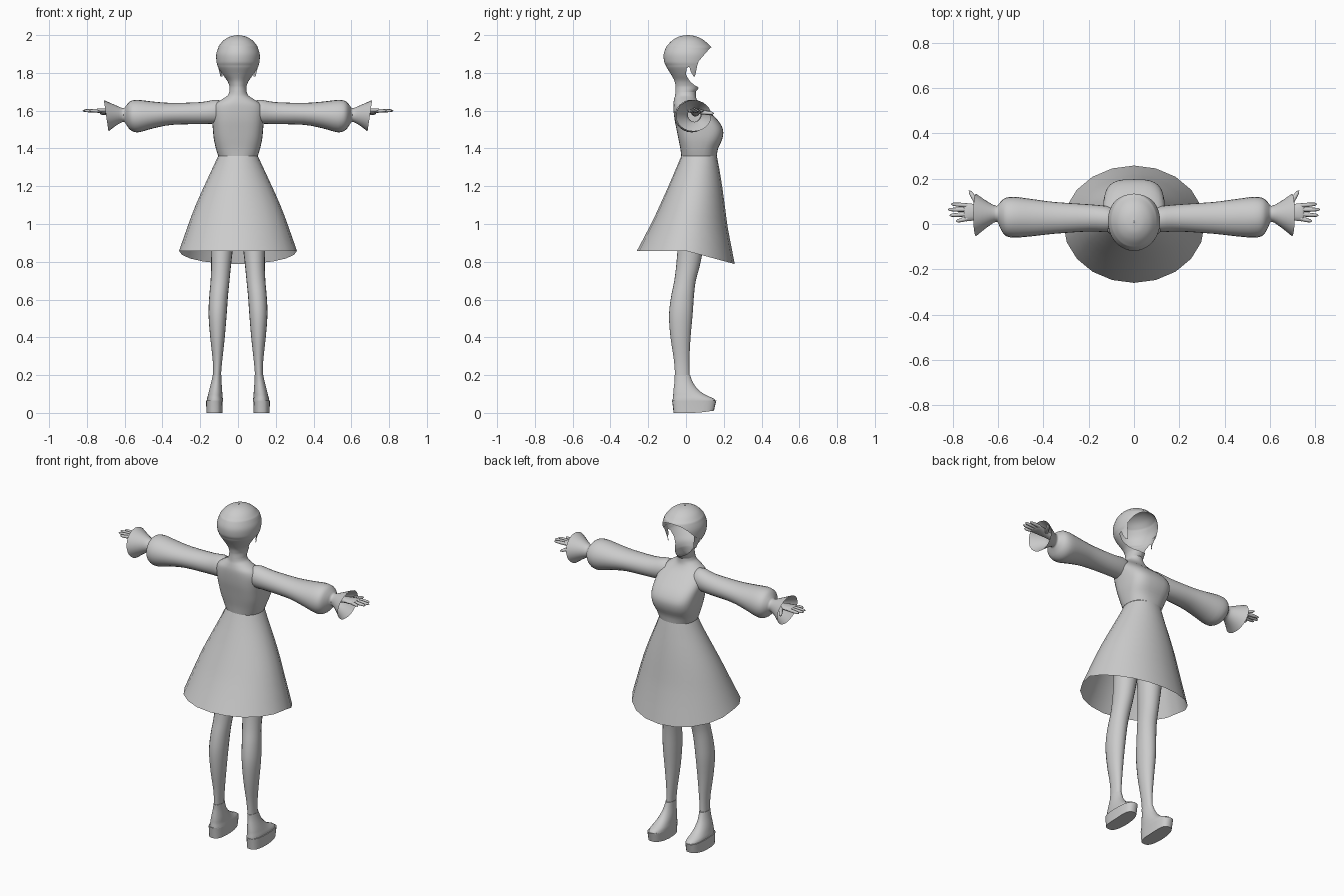
import bpy, math
from mathutils import Vector

if "Cube" in bpy.data.objects:
    bpy.data.objects.remove(bpy.data.objects["Cube"])


def smooth_rows(rows, sub):
    """Catmull-Rom resampling of a list of parameter tuples."""
    out = []
    for i in range(len(rows) - 1):
        p = [rows[max(i - 1, 0)], rows[i], rows[i + 1], rows[min(i + 2, len(rows) - 1)]]
        for s in range(sub):
            t = s / sub
            out.append(tuple(0.5 * (2 * b + (c - a) * t + (2 * a - 5 * b + 4 * c - d) * t * t
                                    + (3 * b - a - 3 * c + d) * t ** 3) for a, b, c, d in zip(*p)))
    return out + [tuple(rows[-1])]


def make(name, verts, faces, mirror=False, angle=50):
    me = bpy.data.meshes.new(name)
    me.from_pydata([tuple(v) for v in verts], [], faces)
    me.validate()
    me.shade_smooth()
    me.set_sharp_from_angle(angle=math.radians(angle))
    ob = bpy.data.objects.new(name, me)
    bpy.context.collection.objects.link(ob)
    if mirror:
        m = ob.modifiers.new("mirror", 'MIRROR')
        m.use_mirror_merge = False
    return ob


def spow(v, e):
    return math.copysign(abs(v) ** e, v)


def loft(name, rows, axis='z', seg=24, sub=3, power=2, caps=(False, False), warp=None, **kw):
    """Rows: (position, centre1, radius1, centre2, radius2[, power]) across the axis."""
    verts, faces = [], []
    rings = smooth_rows(rows, sub)
    for r in rings:
        e = 2 / (r[5] if len(r) > 5 else power)
        for k in range(seg):
            a = 2 * math.pi * k / seg
            u, w = r[1] + r[2] * spow(math.cos(a), e), r[3] + r[4] * spow(math.sin(a), e)
            v = Vector((u, w, r[0])) if axis == 'z' else Vector((r[0], u, w))
            verts.append(warp(v) if warp else v)
    for i in range(len(rings) - 1):
        for k in range(seg):
            j = (k + 1) % seg
            faces.append((i * seg + k, i * seg + j, (i + 1) * seg + j, (i + 1) * seg + k))
    if caps[0]:
        faces.append(tuple(range(seg))[::-1])
    if caps[1]:
        faces.append(tuple(range((len(rings) - 1) * seg, len(rings) * seg)))
    return make(name, verts, faces, **kw)


def body_rows(rows, x=0):
    """(z, half width, y min, y max, power) -> loft rows."""
    return [(z, x, w, (a + b) / 2, (b - a) / 2, p) for z, w, a, b, p in rows]


# Bodice and neck, fuller at the bust
loft("bodice", body_rows([
    (1.36, .105, -.025, .163, 2.3), (1.40, .117, -.03, .17, 2.6), (1.45, .128, -.04, .192, 3),
    (1.50, .133, -.05, .196, 3.2), (1.55, .137, -.06, .168, 3), (1.60, .137, -.066, .115, 2.6),
    (1.635, .12, -.067, .075, 2.3), (1.66, .085, -.063, .057, 2), (1.68, .055, -.058, .052, 2),
    (1.70, .046, -.056, .052, 2)]), seg=32)

# Open skirt, dipping at the front hem
def hem_dip(v):
    t = max(0, (1.36 - v.z) / .5)
    if v.y > .0:
        v.z -= .07 * t * t * v.y / .26
    return v

loft("skirt", body_rows([
    (1.36, .105, -.025, .163, 2.2), (1.30, .133, -.05, .175, 2), (1.20, .18, -.093, .192, 2),
    (1.10, .225, -.138, .207, 2), (1.00, .263, -.185, .223, 2), (.858, .312, -.26, .258, 2)]),
    seg=20, sub=2, warp=hem_dip)

# Hair and jaw shell: (z, half width, y min, y max, y of the face opening edge)
head = [(2.0, .002, .005, .015, 9), (1.993, .04, -.035, .055, 9), (1.975, .073, -.069, .092, 9),
        (1.95, .096, -.095, .12, 9), (1.936, .104, -.105, .134, .134), (1.90, .115, -.118, .143, .1),
        (1.86, .114, -.116, .14, .064), (1.84, .109, -.107, .135, .04), (1.825, .103, -.1, .13, .003),
        (1.79, .081, -.078, .115, .0), (1.76, .058, -.062, .1, .018), (1.735, .047, -.056, .08, .045),
        (1.72, .045, -.055, .068, 9), (1.70, .046, -.056, .052, 9)]
N, SUB = 40, 4
verts, faces = [], []
for i in range(len(head) - 1):
    last = i == len(head) - 2
    shape = smooth_rows([h[:4] for h in head], SUB)[i * SUB:(i + 1) * SUB + last]
    for s, (z, w, a, b) in enumerate(shape):
        e0, e1 = min(head[i][4], b), min(head[i + 1][4], b)
        edge = e0 + (e1 - e0) * s / SUB
        c, r = (a + b) / 2, (b - a) / 2
        lim = math.acos(max(-1, min(1, -(edge - c) / r)))
        for k in range(N + 1):
            t = lim * (2 * k / N - 1)
            verts.append((w * math.sin(t), c - r * math.cos(t), z))
for i in range(len(verts) // (N + 1) - 1):
    for k in range(N):
        q = i * (N + 1) + k
        faces.append((q, q + N + 1, q + N + 2, q + 1))
make("hair_shell", verts, faces)

# Pointed side locks beside the face
lock = [(1.865, .111, .02, .068), (1.84, .107, .016, .06), (1.81, .1, .024, .054), (1.78, .093, .04, .047)]
verts = [p for z, x, a, b in lock for p in ((x, a, z), (x - .004, (a + b) / 2, z), (x - .012, b, z))]
faces = [(3 * i + k, 3 * i + k + 1, 3 * i + k + 4, 3 * i + k + 3) for i in range(3) for k in range(2)]
make("side_lock", verts, faces, mirror=True)

# Balloon sleeves, gathered at the wrist with a flared cuff
def cuff_slant(v):
    if v.x > .61:
        v.x += .15 * (v.z - 1.573) * (v.x - .61) / .09
    return v

loft("sleeve", [
    (.095, .02, .052, 1.592, .062), (.125, .022, .058, 1.594, .063), (.20, .027, .06, 1.587, .058),
    (.35, .027, .07, 1.583, .058), (.45, .028, .082, 1.577, .071), (.53, .03, .09, 1.571, .086),
    (.57, .032, .082, 1.574, .076), (.592, .04, .055, 1.577, .05), (.607, .045, .035, 1.577, .036),
    (.645, .043, .055, 1.576, .053), (.698, .04, .094, 1.573, .083)],
    axis='x', sub=3, warp=cuff_slant, mirror=True)

# Hands: palm, four fingers and a thumb
loft("palm", [(.60, .05, .022, 1.587, .018), (.66, .05, .023, 1.592, .017), (.70, .052, .035, 1.597, .014),
              (.74, .052, .04, 1.6, .012), (.75, .052, .037, 1.6, .008)],
     axis='x', seg=12, sub=2, caps=(True, True), mirror=True)

def finger(name, base, tip, r):
    base, tip = Vector(base), Vector(tip)
    d = tip - base
    side = d.cross(Vector((0, 0, 1))).normalized()
    up = side.cross(d).normalized()
    verts, faces, n = [], [], 8
    for t, s in ((0, 1), (.5, 1), (.88, .75), (1, .2)):
        for k in range(n):
            a = 2 * math.pi * k / n
            verts.append(base + d * t + (side * math.cos(a) + up * math.sin(a)) * r * s)
    for i in range(3):
        for k in range(n):
            j = (k + 1) % n
            faces.append((i * n + k, i * n + j, i * n + n + j, i * n + n + k))
    faces.append(tuple(range(3 * n, 4 * n)))
    make(name, verts, faces, mirror=True)

for name, y0, x1, y1 in (("index_finger", .082, .808, .088), ("middle_finger", .063, .822, .064),
                         ("ring_finger", .043, .815, .038), ("little_finger", .024, .785, .012)):
    finger(name, (.735, y0, 1.6), (x1, y1, 1.6), .0095)
finger("thumb", (.675, .065, 1.593), (.728, .148, 1.585), .011)

# Legs: (z, x min, x max, y min, y max)
loft("leg", [(z, (a + b) / 2, (b - a) / 2, (c + d) / 2, (d - c) / 2) for z, a, b, c, d in (
    (1.10, .005, .15, -.035, .125), (.95, .018, .148, -.04, .105), (.80, .035, .142, -.05, .078),
    (.70, .045, .145, -.062, .052), (.62, .053, .152, -.078, .042), (.52, .06, .156, -.09, .035),
    (.40, .07, .147, -.082, .024), (.28, .083, .134, -.064, .018), (.20, .09, .132, -.058, .018),
    (.14, .09, .135, -.055, .02))], seg=20, mirror=True)

# Shoe upper, sloping from ankle to toe
loft("shoe_upper", body_rows([
    (.06, .043, -.071, .158, 2.5), (.075, .042, -.07, .148, 2.4), (.09, .039, -.068, .115, 2.3),
    (.11, .036, -.067, .08, 2.2), (.14, .031, -.064, .05, 2), (.17, .026, -.06, .032, 2),
    (.20, .023, -.06, .022, 2)], x=.122), sub=2, warp=lambda v: v + Vector((-.011 * max(0, v.z - .08) / .12, 0, 0)),
    caps=(False, True), mirror=True)

# Platform sole, rising slightly under the toe
def toe_spring(v):
    if v.y > .06 and v.z < .03:
        v.z += .012 * (v.y - .06) / .09
    return v

loft("platform_sole", body_rows([
    (0, .043, -.066, .148, 2.8), (.03, .043, -.069, .155, 2.8), (.065, .044, -.074, .161, 2.6)], x=.125),
    sub=1, warp=toe_spring, caps=(True, True), mirror=True)
